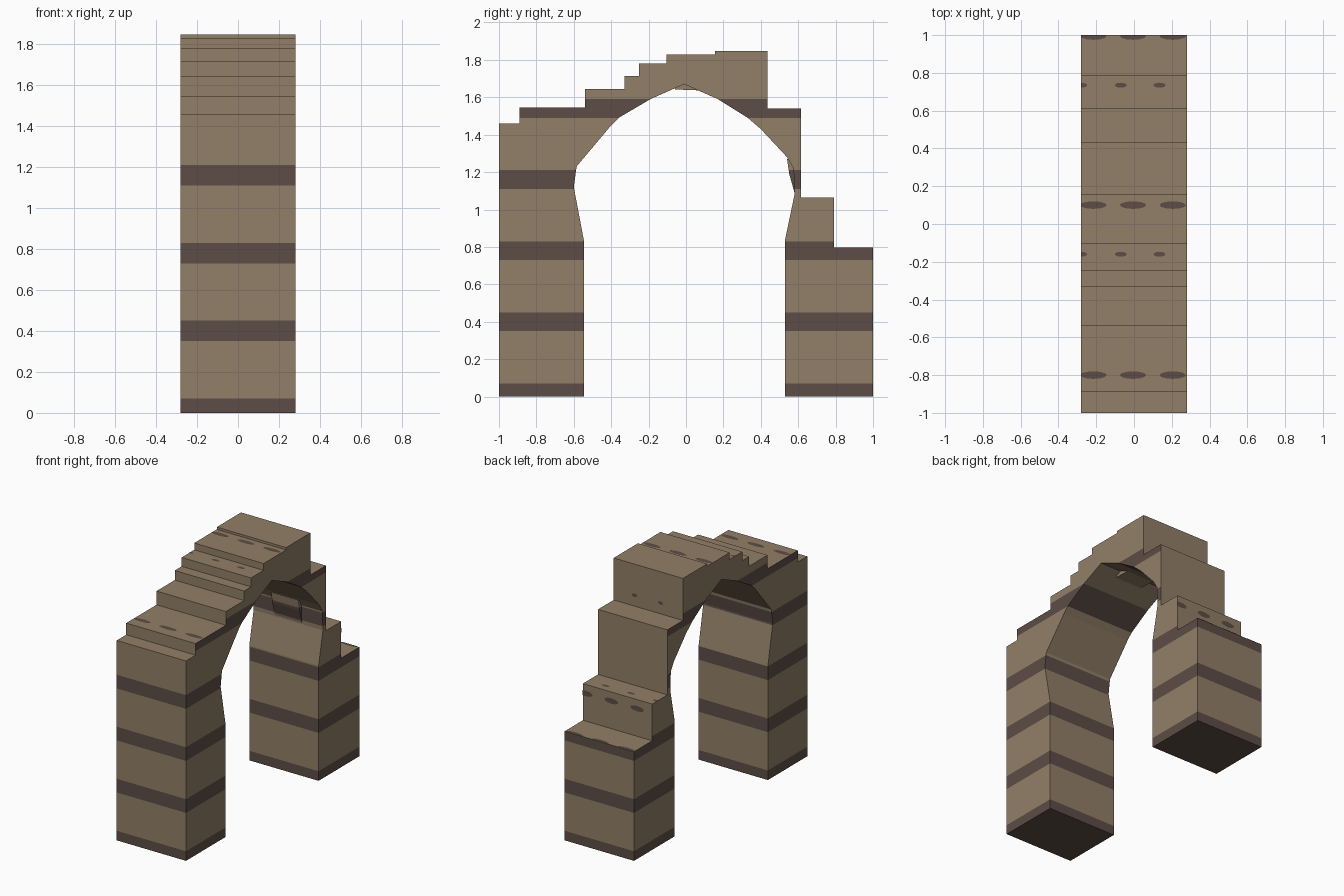
import bpy, bmesh, math

if "Cube" in bpy.data.objects:
    bpy.data.objects.remove(bpy.data.objects["Cube"])

HALF = 0.28          # half width of the arch along x


def material(name, rgb):
    m = bpy.data.materials.new(name)
    m.diffuse_color = (*rgb, 1)
    m.use_nodes = True
    m.node_tree.nodes["Principled BSDF"].inputs["Base Color"].default_value = m.diffuse_color
    return m


SAND = material("sandstone", (0.29, 0.212, 0.138))
DARK = material("dark_band", (0.109, 0.074, 0.061))
BANDS = [(-0.03 + 0.38 * i, 0.07 + 0.38 * i) for i in range(5)]


def finish(bm, name):
    me = bpy.data.meshes.new(name)
    bm.to_mesh(me)
    bm.free()
    me.materials.append(SAND)
    me.materials.append(DARK)
    ob = bpy.data.objects.new(name, me)
    bpy.context.collection.objects.link(ob)
    return ob


def banded_slab(name, profile, half):
    """Extrude a (y, z) profile along x and colour it in level bands."""
    bm = bmesh.new()
    face = bm.faces.new([bm.verts.new((-half, y, z)) for y, z in profile])
    ext = bmesh.ops.extrude_face_region(bm, geom=[face])
    moved = [v for v in ext["geom"] if isinstance(v, bmesh.types.BMVert)]
    bmesh.ops.translate(bm, vec=(2 * half, 0, 0), verts=moved)
    bmesh.ops.recalc_face_normals(bm, faces=bm.faces[:])
    bmesh.ops.triangulate(bm, faces=bm.faces[:])
    for z in [z for band in BANDS for z in band if z > 0]:
        bmesh.ops.bisect_plane(bm, geom=bm.verts[:] + bm.edges[:] + bm.faces[:],
                               plane_co=(0, 0, z), plane_no=(0, 0, 1), dist=1e-5)
    bm.normal_update()
    for f in bm.faces:
        c, n = f.calc_center_median(), f.normal
        # broken step treads and risers stay plain
        riser = abs(n.y) > 0.999 and n.y * c.y > 0 and abs(c.y) < 0.99
        plain = n.z > 0.9 or riser
        f.material_index = int(not plain and any(a < c.z < b for a, b in BANDS))
    return finish(bm, name)


# stepped broken outline, then the pointed horseshoe opening
outer = [(-1, 0), (-1, 1.46), (-0.89, 1.46), (-0.89, 1.545), (-0.54, 1.545),
         (-0.54, 1.645), (-0.33, 1.645), (-0.33, 1.715), (-0.25, 1.715),
         (-0.25, 1.78), (-0.105, 1.78), (-0.105, 1.83), (0.155, 1.83),
         (0.155, 1.847), (0.435, 1.847), (0.435, 1.54), (0.615, 1.54),
         (0.615, 1.065), (0.79, 1.065), (0.79, 0.797), (1, 0.797), (1, 0)]
inner = [(0.53, 0), (0.53, 0.84), (0.58, 1.08), (0.575, 1.22), (0.54, 1.28),
         (0.40, 1.43), (0.33, 1.49), (0.17, 1.59), (-0.01, 1.67),
         (-0.19, 1.59), (-0.36, 1.49), (-0.40, 1.45), (-0.585, 1.23),
         (-0.60, 1.12), (-0.545, 0.83), (-0.545, 0)]
banded_slab("ruined_arch", outer + inner, HALF)

# small stones standing proud inside the opening
banded_slab("spring_stone", [(0.54, 1.27), (0.60, 1.27), (0.60, 1.09), (0.58, 1.09),
                             (0.552, 1.19)], 0.11)
banded_slab("key_stone", [(-0.06, 1.642), (-0.06, 1.69), (0.07, 1.69), (0.07, 1.637)], 0.11)


def spots(name, centres, w, h, y, z, upright=False):
    """Row of thin dark stains lying on a tread or standing on a back riser."""
    bm = bmesh.new()
    for cx in centres:
        ring = []
        for i in range(12):
            a = math.tau * i / 12
            x = max(-HALF, min(HALF, cx + w * math.cos(a)))
            s = h * math.sin(a)
            p = (x, y + 0.002, z + s) if upright else (x, min(1, y + s), z + 0.002)
            ring.append(bm.verts.new(p))
        if upright:
            ring.reverse()
        bm.faces.new(ring)
    ob = finish(bm, name)
    for p in ob.data.polygons:
        p.material_index = 1


wide, small = (-0.215, -0.005, 0.205), (-0.28, -0.07, 0.135)
spots("low_tread_stains", wide, 0.07, 0.02, 0.995, 0.797)
spots("mid_tread_stains", small, 0.032, 0.013, 0.735, 1.065)
spots("crown_stains", wide, 0.07, 0.02, 0.10, 1.83)
spots("upper_tread_stains", small, 0.032, 0.013, -0.16, 1.78)
spots("front_tread_stains", wide, 0.07, 0.02, -0.80, 1.545)
spots("low_riser_stains", (-0.16, 0.05, 0.255), 0.055, 0.02, 0.79, 1.0, True)
spots("high_riser_stains", (-0.10, 0.11), 0.022, 0.012, 0.435, 1.62, True)
